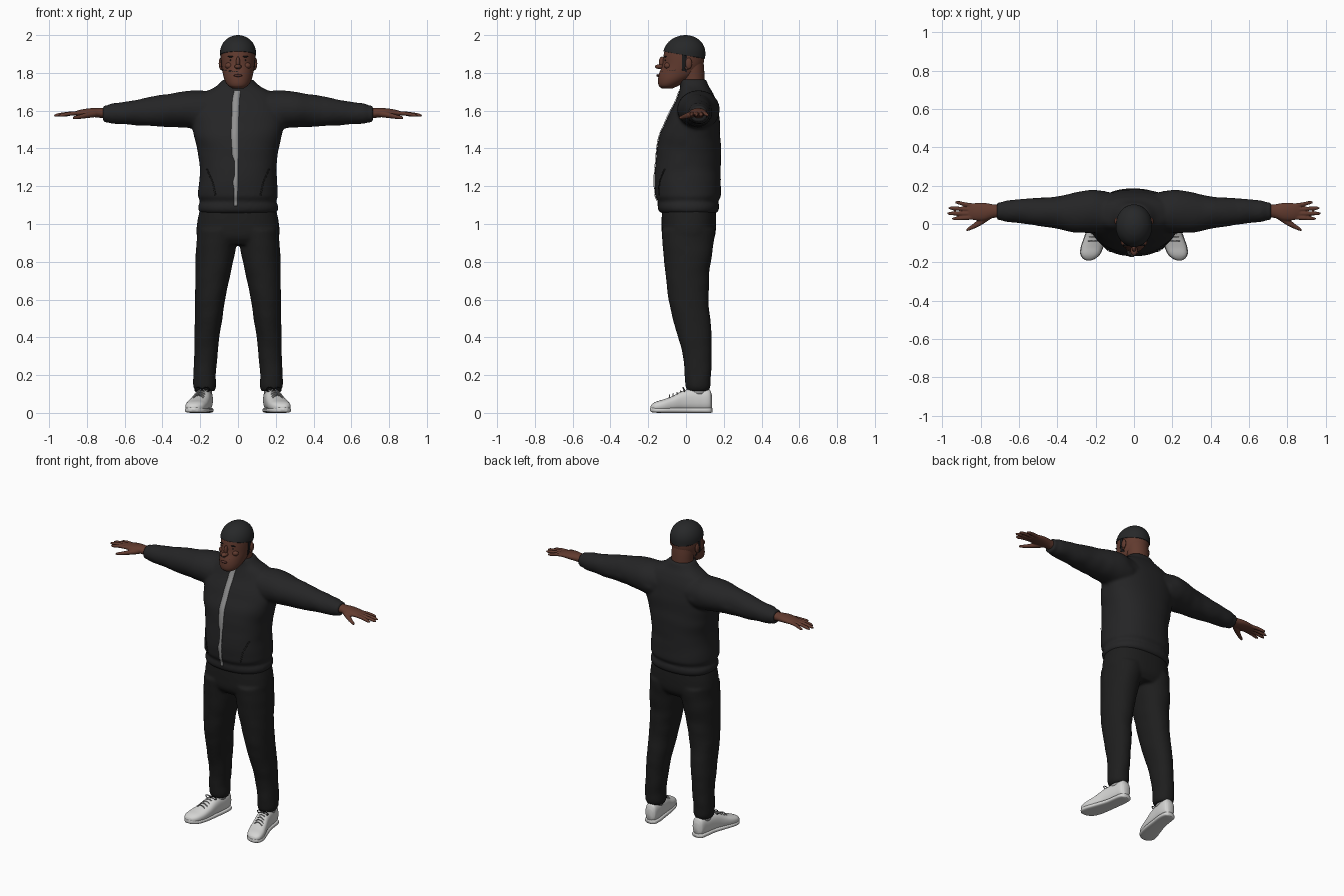
import bpy, bmesh, math
from mathutils import Vector, noise
from mathutils.bvhtree import BVHTree

if "Cube" in bpy.data.objects:
    bpy.data.objects.remove(bpy.data.objects["Cube"])


def material(name, r, g, b):
    m = bpy.data.materials.new(name)
    m.use_nodes = True
    m.diffuse_color = (r, g, b, 1)
    m.node_tree.nodes["Principled BSDF"].inputs["Base Color"].default_value = (r, g, b, 1)
    return m


JACKET = material("charcoal fabric", .018, .018, .019)
PANTS = material("black fabric", .013, .013, .013)
CAP = material("cap black", .02, .021, .022)
HAIR = material("hair black", .011, .011, .012)
SKIN = material("brown skin", .12, .043, .028)
LIPS = material("lip brown", .085, .03, .024)
ZIP = material("zip grey", .28, .28, .28)
SHOE = material("shoe white", .66, .66, .65)
LACE = material("lace grey", .38, .38, .38)


def smooth_rings(rings, steps):
    """Cubic interpolation between rings (x, y, z, radius a, radius b)."""
    u = [0]
    for p, q in zip(rings, rings[1:]):
        u.append(u[-1] + max((Vector(q[:3]) - Vector(p[:3])).length, .001))
    last, out = len(rings) - 1, []
    slope = []
    for i in range(last + 1):
        a, b = max(i - 1, 0), min(i + 1, last)
        slope.append([(y - x) / (u[b] - u[a]) for x, y in zip(rings[a], rings[b])])
    for i in range(last):
        h = u[i + 1] - u[i]
        for k in range(steps):
            t = k / steps
            w = (2*t**3 - 3*t**2 + 1, (t**3 - 2*t**2 + t)*h, 3*t**2 - 2*t**3, (t**3 - t**2)*h)
            out.append([sum(c*d for c, d in zip(w, v)) for v in
                        zip(rings[i], slope[i], rings[i + 1], slope[i + 1])])
    return out + [rings[-1]]


def loft(bm, rings, axis="z", side=1, power=2, n=32, steps=5, fold=0):
    """Closed tube through rings that lie across the given axis."""
    loops = []
    for x, y, z, a, b in smooth_rings(rings, steps):
        loop = []
        for i in range(n):
            t = math.tau * i / n
            c, s = (math.copysign(abs(f(t)) ** (2 / power), f(t)) for f in (math.cos, math.sin))
            k = 1 + fold * noise.noise(Vector((x * 14, z * 14, t * .8)))
            c, s = c * max(a, .001) * k, s * max(b, .001) * k
            p = {"z": (c, s, 0), "x": (0, c, s), "y": (c, 0, s)}[axis]
            loop.append(bm.verts.new(((x + p[0]) * side, y + p[1], z + p[2])))
        loops.append(loop)
    for p, q in zip(loops, loops[1:]):
        for i in range(n):
            bm.faces.new((p[i], p[(i + 1) % n], q[(i + 1) % n], q[i]))
    bm.faces.new(loops[0])
    bm.faces.new(loops[-1])


def finish(bm, name, mat, voxel=0, relax=4, thick=0):
    bmesh.ops.recalc_face_normals(bm, faces=bm.faces)
    me = bpy.data.meshes.new(name)
    bm.to_mesh(me)
    bm.free()
    me.materials.append(mat)
    me.shade_smooth()
    ob = bpy.data.objects.new(name, me)
    bpy.context.collection.objects.link(ob)
    if voxel:
        r = ob.modifiers.new("blend", "REMESH")
        r.mode, r.voxel_size, r.use_smooth_shade = "VOXEL", voxel, True
        s = ob.modifiers.new("relax", "SMOOTH")
        s.factor, s.iterations = .5, relax
    if thick:
        s = ob.modifiers.new("thickness", "SOLIDIFY")
        s.thickness, s.offset = thick, 1
    return ob


def single(name, mat, rings, **kw):
    bm = bmesh.new()
    loft(bm, rings, **kw)
    return finish(bm, name, mat)


def blob(name, mat, centre, size):
    bm = bmesh.new()
    bmesh.ops.create_uvsphere(bm, u_segments=20, v_segments=12, radius=1)
    bmesh.ops.scale(bm, vec=size, verts=bm.verts)
    bmesh.ops.translate(bm, vec=centre, verts=bm.verts)
    return finish(bm, name, mat)


def cord(name, mat, points, radius):
    cu = bpy.data.curves.new(name, "CURVE")
    cu.dimensions, cu.bevel_depth, cu.bevel_resolution = "3D", radius, 2
    cu.resolution_u = 6
    sp = cu.splines.new("NURBS")
    sp.points.add(len(points) - 1)
    for p, q in zip(sp.points, points):
        p.co = (*q, 1)
    sp.use_endpoint_u, sp.order_u = True, 3
    cu.materials.append(mat)
    ob = bpy.data.objects.new(name, cu)
    bpy.context.collection.objects.link(ob)


# Jacket: torso, collar and sleeves blended together
bm = bmesh.new()
loft(bm, [(0, .015, 1.058, .2, .148), (0, .014, 1.075, .212, .16), (0, .014, 1.1, .21, .162),
          (0, .012, 1.118, .2, .158), (0, .01, 1.15, .212, .174), (0, .008, 1.28, .203, .174),
          (0, .015, 1.38, .212, .17), (0, .02, 1.46, .23, .162), (0, .036, 1.55, .245, .142),
          (0, .052, 1.64, .23, .112), (0, .052, 1.695, .18, .09), (0, .045, 1.728, .118, .076),
          (0, .036, 1.765, .078, .07)], power=2.3, n=48, fold=.02)
for s in (1, -1):
    loft(bm, [(.08, .06, 1.6, .1, .1), (.2, .065, 1.603, .11, .106), (.3, .06, 1.605, .104, .093),
              (.4, .06, 1.6, .085, .084), (.5, .064, 1.593, .073, .073),
              (.6, .067, 1.587, .061, .06), (.67, .067, 1.584, .054, .053),
              (.69, .067, 1.583, .047, .046), (.715, .067, 1.583, .046, .044)],
         axis="x", side=s, fold=.06)
jacket = finish(bm, "jacket", JACKET, voxel=.009)

# Trousers: hips and legs blended together
bm = bmesh.new()
loft(bm, [(0, .015, .89, .17, .11), (0, .014, .93, .215, .138), (0, .015, 1, .217, .144),
          (0, .015, 1.085, .2, .142)], power=2.4, n=48)
for s in (1, -1):
    loft(bm, [(.175, .062, .115, .05, .055), (.177, .063, .14, .06, .066), (.177, .063, .2, .059, .07),
              (.17, .06, .3, .062, .077), (.165, .048, .4, .066, .088), (.156, .03, .5, .073, .1),
              (.147, .014, .6, .08, .105), (.132, .008, .74, .094, .117),
              (.118, .01, .86, .106, .13), (.11, .014, .97, .104, .14)],
         side=s, power=2.15, fold=.045)
finish(bm, "trousers", PANTS, voxel=.009)

# Zip and pocket edges laid on the jacket surface
bpy.context.view_layer.update()
surface = BVHTree.FromObject(jacket, bpy.context.evaluated_depsgraph_get())


def strip(name, mat, rows, per=8):
    bm = bmesh.new()
    prev = None
    for (z0, a0, b0), (z1, a1, b1) in zip(rows, rows[1:]):
        for k in range(per + 1):
            t = k / per
            z, a, b = z0 + (z1 - z0) * t, a0 + (a1 - a0) * t, b0 + (b1 - b0) * t
            row = []
            for x in (a, (a + b) / 2, b):
                hit = surface.ray_cast(Vector((x, -1, z)), Vector((0, 1, 0)))[0]
                row.append(bm.verts.new((x, (hit.y if hit else 0) - .0025, z)))
            if prev:
                for i in (0, 1):
                    bm.faces.new((prev[i], prev[i + 1], row[i + 1], row[i]))
            prev = row
    bmesh.ops.remove_doubles(bm, verts=bm.verts, dist=.0001)
    return finish(bm, name, mat, thick=.002)


strip("zip", ZIP, [(1.095, -.021, -.003), (1.18, -.02, -.002), (1.22, -.028, 0), (1.26, -.017, -.001),
                   (1.33, -.017, -.001), (1.36, -.03, .003), (1.47, -.037, .002), (1.57, -.033, .004),
                   (1.66, -.03, .008), (1.705, -.02, .014)])
for s, word in ((1, "left"), (-1, "right")):
    strip(word + "_pocket_edge", PANTS, [(1.15, s * .115, s * .122), (1.22, s * .13, s * .137),
                                         (1.29, s * .16, s * .167)])

# Head, with cap and beard as thin shells cut from the same form
HEAD = [(0, -.1, 1.718, .03, .03), (0, -.092, 1.732, .052, .052), (0, -.068, 1.76, .07, .08),
        (0, -.04, 1.795, .08, .103), (0, -.018, 1.84, .087, .108), (0, -.011, 1.89, .09, .108),
        (0, -.008, 1.925, .088, .103), (0, -.006, 1.957, .074, .086), (0, -.004, 1.98, .05, .058),
        (0, -.003, 1.991, .026, .03), (0, -.003, 1.995, .005, .005)]
single("head", SKIN, HEAD, n=48)
single("neck", SKIN, [(0, .04, 1.68, .075, .06), (0, .036, 1.76, .068, .062),
                      (0, .03, 1.82, .07, .066), (0, .02, 1.88, .07, .07)])


def head_patch(name, mat, planes, thick):
    """Keep the part of the head behind every cutting plane (point, normal)."""
    bm = bmesh.new()
    loft(bm, HEAD, n=48)
    for point, normal in planes:
        bmesh.ops.bisect_plane(bm, geom=bm.verts[:] + bm.edges[:] + bm.faces[:],
                               plane_co=point, plane_no=normal, clear_outer=True)
    return finish(bm, name, mat, thick=thick)


head_patch("cap", CAP, [((0, -.11, 1.912), (0, -.18, -1))], .005)
head_patch("beard", HAIR, [((0, -.14, 1.81), (0, -.1, 1)), ((0, .004, 1.8), (0, 1, .1))], .004)
head_patch("sideburns", HAIR, [((0, -.022, 1.85), (0, -1, 0)), ((0, .002, 1.85), (0, 1, 0)),
                               ((0, 0, 1.905), (0, 0, 1)), ((0, 0, 1.81), (0, 0, -1))], .003)
blob("nose_tip", SKIN, (0, -.138, 1.833), (.019, .027, .013))
blob("nose_bridge", SKIN, (0, -.126, 1.856), (.011, .018, .03))
blob("lips", LIPS, (0, -.148, 1.786), (.023, .009, .007))
for s, word in ((1, "left"), (-1, "right")):
    blob(word + "_eye", HAIR, (s * .034, -.108, 1.867), (.012, .005, .004))
    blob(word + "_brow", HAIR, (s * .036, -.108, 1.886), (.02, .008, .004))
    blob(word + "_cheek", SKIN, (s * .045, -.096, 1.838), (.024, .02, .018))
    blob(word + "_ear", SKIN, (s * .092, .014, 1.85), (.01, .018, .03))
    blob(word + "_ear_lobe", SKIN, (s * .088, .005, 1.827), (.008, .01, .012))

    # Hands: palm, four fingers and thumb blended together
    bm = bmesh.new()
    loft(bm, [(.69, .067, 1.585, .033, .029), (.73, .067, 1.588, .035, .026),
              (.78, .064, 1.59, .046, .023), (.83, .064, 1.588, .045, .018),
              (.865, .066, 1.585, .036, .011)], axis="x", side=s)
    for y0, y1, tip in ((.034, .028, .95), (.054, .055, .975), (.075, .083, .968), (.095, .112, .935)):
        loft(bm, [(.83, y0, 1.587, .011, .011), ((tip + .83) / 2, (y0 + y1) / 2, 1.584, .0105, .0105),
                  (tip - .015, y1, 1.576, .009, .009), (tip, y1, 1.574, .004, .004)],
             axis="x", side=s, n=16)
    loft(bm, [(.75, .045, 1.583, .02, .017), (.8, .012, 1.575, .02, .015),
              (.84, -.013, 1.567, .014, .011), (.868, -.028, 1.563, .009, .008),
              (.876, -.032, 1.562, .004, .004)], axis="x", side=s, n=16)
    finish(bm, word + "_hand", SKIN, voxel=.0045, relax=3)

    # Shoes: upper, sole, sock and laces
    single(word + "_shoe_upper", SHOE,
           [(.172, .137, .06, .02, .035), (.173, .125, .068, .036, .056), (.176, .08, .068, .043, .06),
            (.183, .03, .068, .045, .06), (.192, -.02, .062, .048, .054), (.205, -.07, .048, .053, .042),
            (.219, -.12, .038, .056, .033), (.229, -.16, .033, .048, .026),
            (.234, -.182, .028, .028, .017), (.236, -.188, .026, .01, .008)],
           axis="y", side=s, power=2.5)
    single(word + "_sole", SHOE,
           [(.172, .14, .015, .02, .012), (.173, .128, .014, .038, .014), (.176, .08, .014, .046, .014),
            (.184, .02, .014, .047, .014), (.205, -.07, .014, .056, .014), (.219, -.12, .014, .059, .014),
            (.229, -.16, .015, .051, .014), (.235, -.185, .017, .026, .012), (.236, -.191, .018, .008, .006)],
           axis="y", side=s, power=3.5)
    single(word + "_sock", LACE, [(.178, .06, .1, .04, .055), (.177, .06, .15, .042, .05)], side=s)
    for k in range(5):
        y, x, z = -.088 + k * .02, .21 - k * .005, .09 + k * .0075
        cord(f"{word}_lace_{k + 1}", LACE, [(s * (x - .028), y, z - .012), (s * (x - .014), y, z + .004),
                                            (s * (x + .014), y, z + .004), (s * (x + .028), y, z - .012)], .003)
    for d in (-1, 1):
        cord(word + "_bow", HAIR, [(s * .19, -.008, .124), (s * .19 + d * .02, -.02, .14),
                                   (s * .19 + d * .042, -.012, .126), (s * .19 + d * .03, -.008, .108),
                                   (s * .19, -.01, .122)], .0028)
